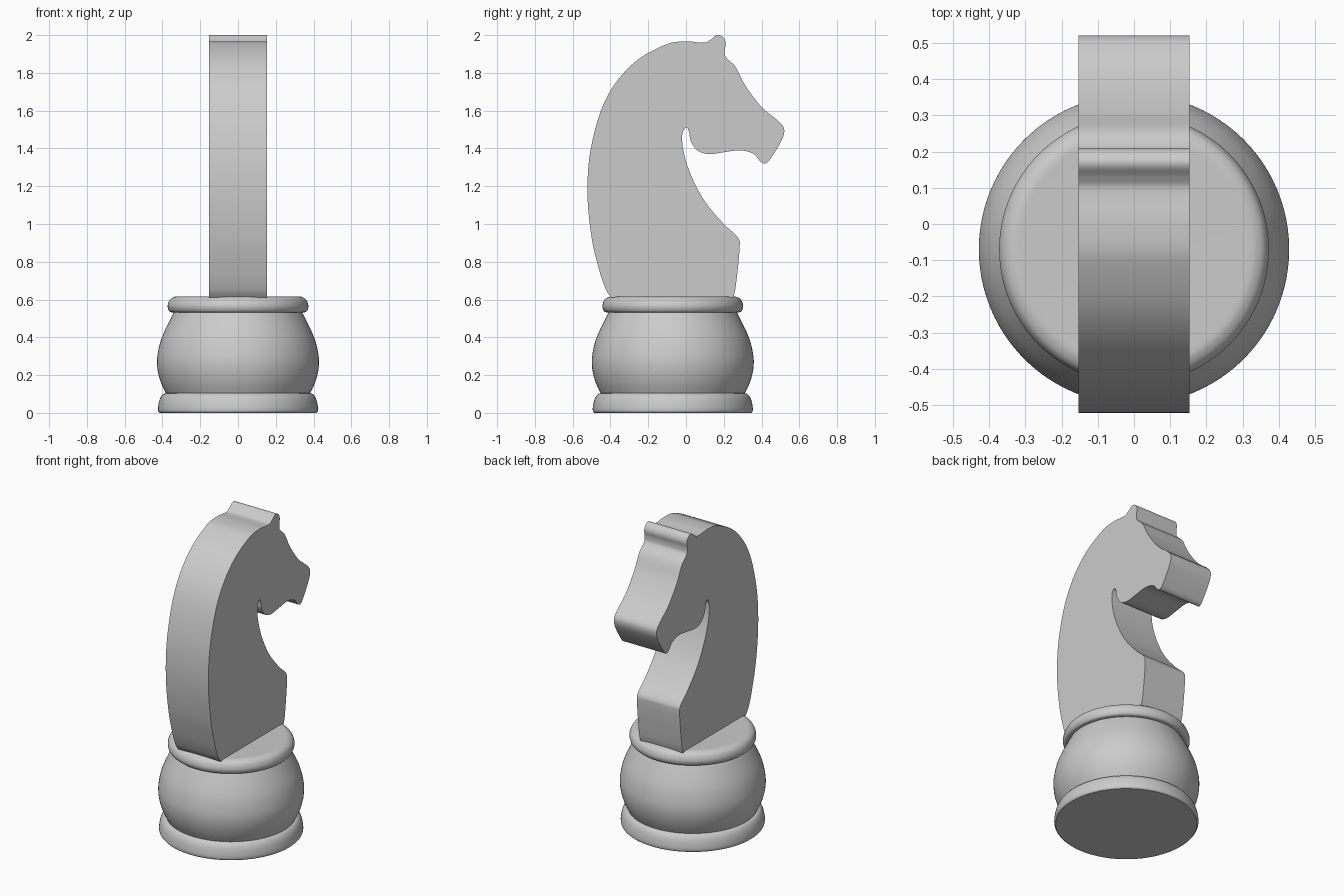
import bpy
import bmesh
import math
from mathutils import Vector, geometry

default_cube = bpy.data.objects.get("Cube")
if default_cube:
    bpy.data.objects.remove(default_cube, do_unlink=True)

grey = bpy.data.materials.new("plain grey")
grey.use_nodes = True
grey.diffuse_color = (0.6, 0.6, 0.6, 1)
grey.node_tree.nodes["Principled BSDF"].inputs["Base Color"].default_value = grey.diffuse_color

BASE_Y = -0.07
HALF_THICKNESS = 0.153


def smooth_path(points, corners, closed, steps=6):
    """Curve through the points, breaking its tangent at the listed corners."""
    pts = [Vector(p) for p in points]
    count = len(pts)

    def tangent(i):
        if i in corners or (not closed and i in (0, count - 1)):
            return Vector((0, 0))
        return (pts[(i + 1) % count] - pts[i - 1]).normalized()

    path = []
    for i in range(count if closed else count - 1):
        j = (i + 1) % count
        reach = (pts[j] - pts[i]).length / 3
        section = geometry.interpolate_bezier(
            pts[i], pts[i] + tangent(i) * reach,
            pts[j] - tangent(j) * reach, pts[j], steps + 1)
        path += [p.to_2d() for p in section[:-1]]
    if not closed:
        path.append(pts[-1])
    return path


def finish(bm, name):
    """Turn the bmesh into a shaded, coloured object."""
    bmesh.ops.remove_doubles(bm, verts=bm.verts, dist=0.0002)
    bmesh.ops.recalc_face_normals(bm, faces=bm.faces)
    mesh = bpy.data.meshes.new(name)
    bm.to_mesh(mesh)
    bm.free()
    mesh.materials.append(grey)
    obj = bpy.data.objects.new(name, mesh)
    bpy.context.collection.objects.link(obj)
    bpy.ops.object.select_all(action='DESELECT')
    obj.select_set(True)
    bpy.context.view_layer.objects.active = obj
    bpy.ops.object.shade_smooth_by_angle(angle=math.radians(32))
    return obj


def turned(name, profile, corners):
    """Lathe a radius/height profile, closed flat at both ends."""
    path = smooth_path(profile, corners, closed=False)
    bm = bmesh.new()
    verts = [bm.verts.new((p.x, BASE_Y, p.y)) for p in path]
    edges = [bm.edges.new(pair) for pair in zip(verts, verts[1:])]
    bmesh.ops.spin(bm, geom=verts + edges, cent=(0, BASE_Y, 0), axis=(0, 0, 1),
                   angle=math.tau, steps=96, use_merge=True)
    bmesh.ops.remove_doubles(bm, verts=bm.verts, dist=0.0002)
    rims = [e for e in bm.edges if e.is_boundary]
    bmesh.ops.holes_fill(bm, edges=rims, sides=0)
    return finish(bm, name)


# Turned base: foot ring, rounded belly, collar
turned("foot_ring", [(0.415, 0), (0.423, 0.01), (0.422, 0.04), (0.412, 0.077),
                     (0.395, 0.1), (0.375, 0.105)], ())
turned("belly", [(0.38, 0.1), (0.408, 0.16), (0.426, 0.23), (0.427, 0.3),
                 (0.403, 0.4), (0.335, 0.54)], ())
turned("collar", [(0.33, 0.532), (0.358, 0.534), (0.37, 0.55), (0.372, 0.572),
                  (0.36, 0.6), (0.335, 0.615), (0.31, 0.617)], ())

# Flat horse head: side outline as (depth, height)
chest = [(0.25, 0.61), (0.262, 0.66), (0.285, 0.9), (0.27, 0.935)]
throat = [(0.2, 1), (0.1, 1.12), (0.03, 1.25), (-0.01, 1.37), (-0.02, 1.47),
          (0, 1.51), (0.015, 1.49), (0.025, 1.44), (0.06, 1.39)]
jaw = [(0.12, 1.37), (0.2, 1.38), (0.29, 1.39), (0.36, 1.37), (0.395, 1.33),
       (0.42, 1.32), (0.45, 1.35)]
muzzle = [(0.51, 1.45), (0.52, 1.5), (0.5, 1.535), (0.4, 1.62), (0.31, 1.74),
          (0.26, 1.835)]
ear = [(0.21, 1.885), (0.205, 1.92), (0.21, 1.96), (0.195, 1.99), (0.165, 2),
       (0.13, 1.975), (0.1, 1.96)]
neck = [(0, 1.967), (-0.1, 1.953), (-0.28, 1.85), (-0.42, 1.67), (-0.5, 1.42),
        (-0.522, 1.18), (-0.5, 0.93), (-0.455, 0.74), (-0.42, 0.645), (-0.395, 0.61)]
outline = chest + throat + jaw + muzzle + ear + neck

bm = bmesh.new()
rim = smooth_path(outline, (0, len(outline) - 1), closed=True)
side = bm.faces.new([bm.verts.new((-HALF_THICKNESS, p.x, p.y)) for p in rim])
slab = bmesh.ops.extrude_face_region(bm, geom=[side], use_keep_orig=True)
bmesh.ops.translate(bm, vec=(2 * HALF_THICKNESS, 0, 0),
                    verts=[g for g in slab["geom"] if isinstance(g, bmesh.types.BMVert)])
finish(bm, "horse_head")
